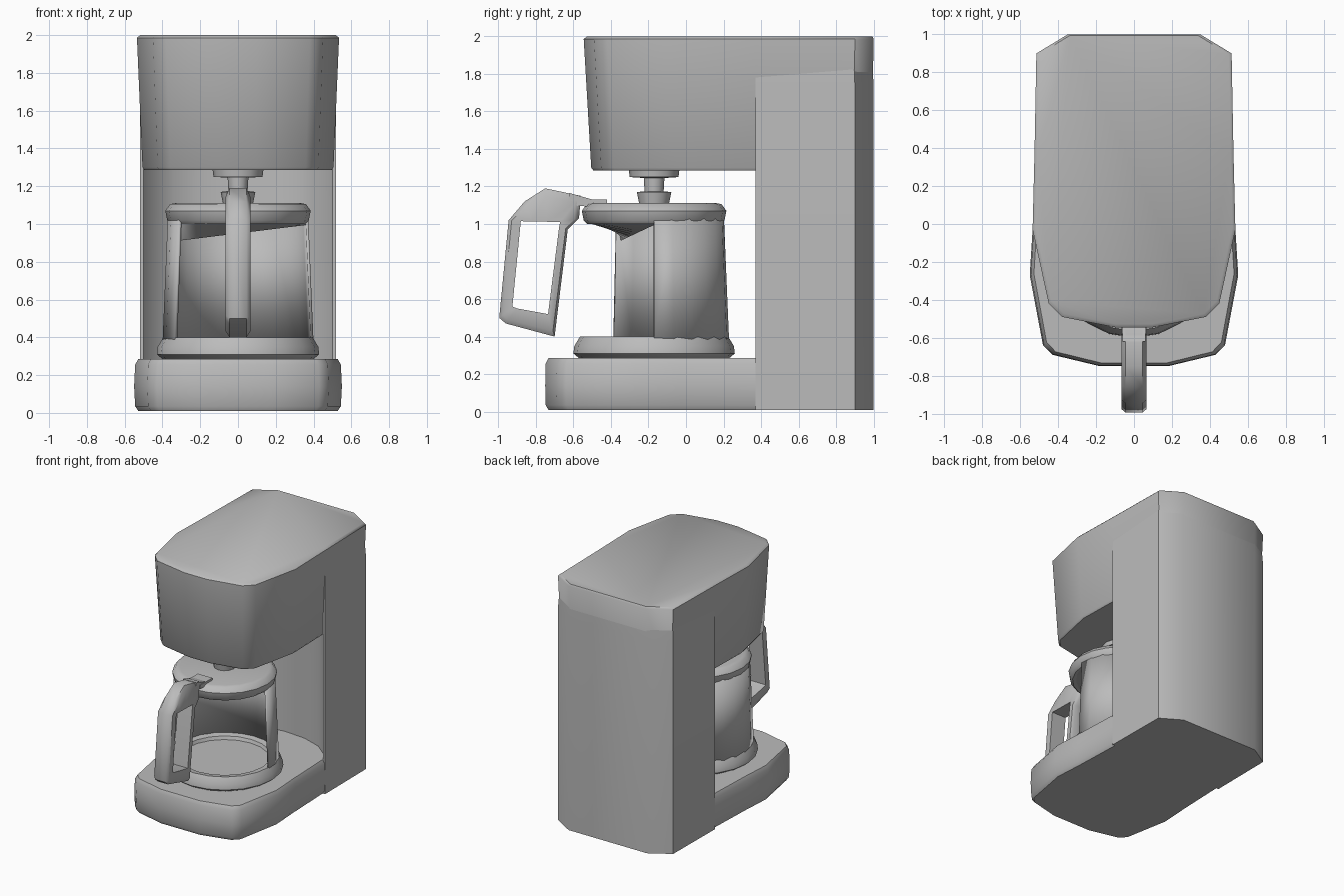
import bpy, bmesh, math

if "Cube" in bpy.data.objects:
    bpy.data.objects.remove(bpy.data.objects["Cube"])

grey = bpy.data.materials.new("appliance grey")
grey.diffuse_color = (0.5, 0.5, 0.5, 1)
grey.use_nodes = True
grey.node_tree.nodes["Principled BSDF"].inputs["Base Color"].default_value = grey.diffuse_color


def finish(name, bm, angle=45):
    bmesh.ops.remove_doubles(bm, verts=bm.verts, dist=0.0005)
    bmesh.ops.recalc_face_normals(bm, faces=bm.faces)
    me = bpy.data.meshes.new(name)
    bm.to_mesh(me)
    bm.free()
    ob = bpy.data.objects.new(name, me)
    bpy.context.collection.objects.link(ob)
    me.materials.append(grey)
    bpy.ops.object.select_all(action='DESELECT')
    ob.select_set(True)
    bpy.context.view_layer.objects.active = ob
    bpy.ops.object.shade_smooth_by_angle(angle=math.radians(angle))
    return ob


def mirror(half):
    """Close a right-hand outline with its mirror image."""
    return half + [(-x, y) for x, y in reversed(half) if x > 0]


def loft(name, outline, rings, pivot):
    """Stack scaled copies of an outline; rings are (z, x scale, y scale)."""
    bm = bmesh.new()
    loops = [[bm.verts.new((x * sx, pivot + (y - pivot) * sy, z)) for x, y in outline]
             for z, sx, sy in rings]
    n = len(outline)
    for a, b in zip(loops, loops[1:]):
        for i in range(n):
            bm.faces.new((a[i], a[(i + 1) % n], b[(i + 1) % n], b[i]))
    bm.faces.new(loops[0])
    bm.faces.new(loops[-1])
    return finish(name, bm)


CY = -0.17  # carafe axis


def lathe(name, profile, start=0, sweep=360, steps=20):
    """Turn a (radius, z) profile about the carafe axis."""
    bm = bmesh.new()
    rows = []
    for i in range(steps + 1):
        a = math.radians(start + sweep * i / steps)
        rows.append([bm.verts.new((r * math.cos(a), CY + r * math.sin(a), z))
                     for r, z in profile])
    for p, q in zip(rows, rows[1:]):
        for j in range(len(profile) - 1):
            vs = [p[j], q[j], q[j + 1], p[j + 1]]
            if profile[j][0] == 0:
                vs = [p[j], q[j + 1], p[j + 1]]
            elif profile[j + 1][0] == 0:
                vs = [p[j], q[j], p[j + 1]]
            bm.faces.new(vs)
    return finish(name, bm)


# Base with a rounded front
loft("base", mirror([(0.51, 0.7), (0.52, 0.37), (0.535, -0.03), (0.55, -0.27), (0.48, -0.64),
                     (0.43, -0.69), (0.18, -0.75)]),
     [(0.01, 0.96, 0.98), (0.035, 0.99, 0.997), (0.14, 1, 1), (0.255, 0.99, 0.997),
      (0.285, 0.96, 0.98)], 0.1)

# Rear column with a hollow front face
loft("column", mirror([(0.35, 1.0), (0.515, 0.9), (0.52, 0.37), (0.50, 0.37), (0.45, 0.45),
                       (0.34, 0.54), (0.18, 0.595), (0, 0.61)]),
     [(0.01, 1, 1), (1.73, 1, 1), (1.95, 0.97, 0.97)], 0.6)

# Overhanging water tank, narrower at the bottom
loft("tank", mirror([(0.35, 1.0), (0.515, 0.9), (0.525, 0.37), (0.535, -0.03), (0.45, -0.42),
                     (0.38, -0.49), (0.1, -0.545)]),
     [(1.285, 0.925, 0.955), (1.30, 0.945, 0.965), (1.985, 1, 1), (2.0, 0.97, 0.985)], 0.6)

# Drip outlet below the tank
lathe("drip_outlet", [(0, 1.29), (0.135, 1.29), (0.13, 1.25), (0.055, 1.245),
                      (0.05, 1.16), (0, 1.16)], steps=12)

# Carafe foot, open glass wall, lid and lid knob
lathe("carafe_foot", [(0, 0.285), (0.40, 0.285), (0.43, 0.31), (0.425, 0.35), (0.395, 0.40),
                      (0.34, 0.39), (0.33, 0.365), (0, 0.365)])
wall = lathe("carafe_wall", [(0.40, 0.37), (0.372, 1.04)], 0, 213, 14)
thick = wall.modifiers.new("thickness", 'SOLIDIFY')
thick.thickness = 0.015
lathe("lid", [(0, 1.0), (0.355, 1.0), (0.375, 1.02), (0.385, 1.07), (0.36, 1.105), (0.33, 1.112),
              (0, 1.112)])
lathe("lid_knob", [(0, 1.10), (0.08, 1.11), (0.092, 1.17), (0, 1.18)], steps=12)

# Sloping panel under the front of the lid
bm = bmesh.new()
prev = None
for i in range(11):
    t = i / 10
    a = math.radians(213 + 147 * t)
    pair = [bm.verts.new((0.355 * math.cos(a), CY + 0.355 * math.sin(a), 1.005)),
            bm.verts.new((-0.325 + 0.69 * t, -0.35 + 0.18 * t, 0.91 + 0.085 * t))]
    if prev:
        bm.faces.new((prev[0], pair[0], pair[1], prev[1]))
    prev = pair
finish("lid_panel", bm)

# Lid spout lip at the front, joining the handle
bm = bmesh.new()
bmesh.ops.create_cube(bm, size=1)
for v in bm.verts:
    v.co = (v.co.x * 0.13, -0.50 + v.co.y * 0.16, 1.115 + v.co.z * 0.03)
finish("handle_joint", bm)

# Handle: loop of matching outer and inner (y, z) points
outer = [(-0.45, 1.12), (-0.56, 1.15), (-0.75, 1.19), (-0.86, 1.12), (-0.945, 1.02),
         (-0.995, 0.50), (-0.96, 0.47), (-0.70, 0.40), (-0.63, 0.97), (-0.57, 1.03)]
inner = [None, (-0.67, 1.01), (-0.74, 1.012), (-0.82, 1.013), (-0.88, 1.015),
         (-0.925, 0.56), (-0.90, 0.55), (-0.735, 0.52), (-0.675, 0.99), (-0.67, 1.01)]
bm = bmesh.new()


def section(o, i):
    """Rectangular cross-section with softened outer corners."""
    oy, oz = o
    iy, iz = i
    my, mz = oy + (iy - oy) * 0.25, oz + (iz - oz) * 0.25
    return [bm.verts.new(p) for p in ((-0.045, oy, oz), (0.045, oy, oz), (0.065, my, mz),
                                      (0.065, iy, iz), (-0.065, iy, iz), (-0.065, my, mz))]


secs = [section(outer[k], inner[k]) for k in range(1, 10)]
for a, b in zip(secs, secs[1:] + secs[:1]):
    for k in range(6):
        quad = (a[k], a[(k + 1) % 6], b[(k + 1) % 6], b[k])
        bm.faces.new(quad)
finish("handle", bm)

# Tapered tongue from the handle to the lid
bm = bmesh.new()
ends = [[bm.verts.new((x, y, z)) for x, y, z in
         ((-w, yy, lo), (w, yy, lo), (w, yy, hi), (-w, yy, hi))]
        for yy, lo, hi, w in ((-0.62, 1.10, 1.165, 0.06), (-0.48, 1.09, 1.125, 0.06))]
for k in range(4):
    bm.faces.new((ends[0][k], ends[0][(k + 1) % 4], ends[1][(k + 1) % 4], ends[1][k]))
bm.faces.new(ends[0])
bm.faces.new(ends[1])
finish("handle_tongue", bm)
